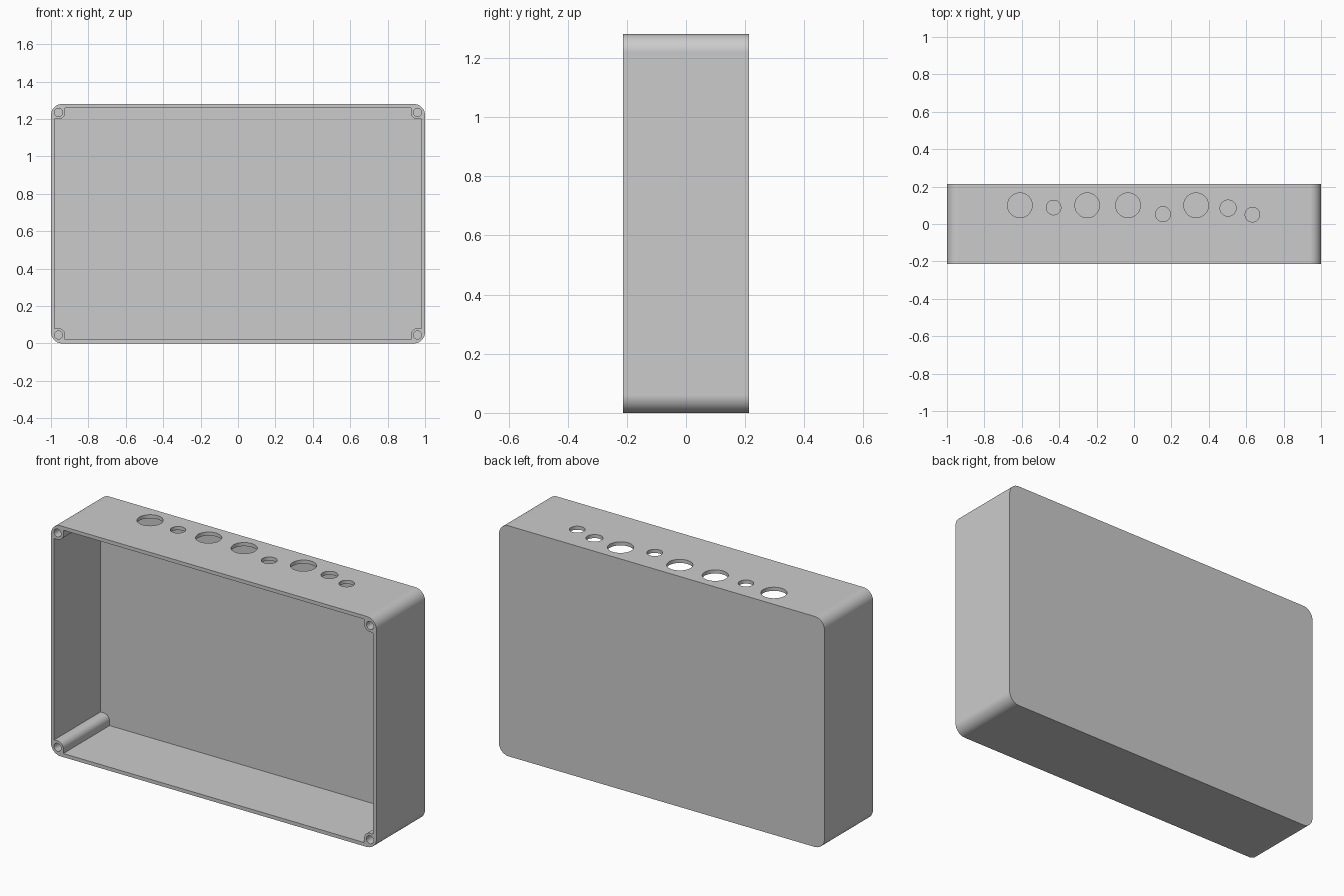
import bpy, bmesh
from math import sin, cos, pi

if "Cube" in bpy.data.objects:
    bpy.data.objects.remove(bpy.data.objects["Cube"])

W, H, D = 1.0, 1.28, 0.213        # half width, height, half depth
WALL, R = 0.02, 0.06              # wall thickness, outer corner radius
BX, BZ, BR = 0.96, 0.595, 0.036   # screw boss centre (from the middle) and radius
SCREW_R = 0.022
FLOOR = D - WALL                  # inside face of the back wall


def mesh_object(name, bm):
    bmesh.ops.recalc_face_normals(bm, faces=bm.faces)
    me = bpy.data.meshes.new(name)
    bm.to_mesh(me)
    bm.free()
    ob = bpy.data.objects.new(name, me)
    bpy.context.collection.objects.link(ob)
    return ob


def extrude(bm, pts, axis, a, b):
    """Prism of a 2D outline: along y (outline x, z) or along z (outline x, y)."""
    place = (lambda p, t: (p[0], t, p[1])) if axis == 'y' else (lambda p, t: (p[0], p[1], t))
    lo = [bm.verts.new(place(p, a)) for p in pts]
    hi = [bm.verts.new(place(p, b)) for p in pts]
    bm.faces.new(lo)
    bm.faces.new(hi[::-1])
    for i in range(len(pts)):
        j = (i + 1) % len(pts)
        bm.faces.new((lo[i], lo[j], hi[j], hi[i]))


def arc(cx, cy, r, a0, a1, n):
    return [(cx + r * cos(a0 + (a1 - a0) * i / n), cy + r * sin(a0 + (a1 - a0) * i / n))
            for i in range(n + 1)]


def circle(cx, cy, r, n=48):
    return arc(cx, cy, r, 0, 2 * pi, n)[:-1]


def four_corners(quarter):
    """Mirror a +x +z corner outline into a closed loop centred on the box middle."""
    out = []
    for sx, sz in ((1, 1), (-1, 1), (-1, -1), (1, -1)):
        pts = quarter if sx * sz > 0 else quarter[::-1]
        out += [(sx * x, H / 2 + sz * z) for x, z in pts]
    return out


def subtract(target, cutter):
    cutter.hide_render = True
    mod = target.modifiers.new("cut", 'BOOLEAN')
    mod.operation, mod.solver, mod.object = 'DIFFERENCE', 'EXACT', cutter
    bpy.context.view_layer.objects.active = target
    bpy.ops.object.modifier_apply(modifier=mod.name)
    bpy.data.objects.remove(cutter)


# Outer shell with rounded vertical-view corners
bm = bmesh.new()
extrude(bm, four_corners(arc(W - R, H / 2 - R, R, 0, pi / 2, 12)), 'y', -D, D)
box = mesh_object("enclosure_box", bm)

# Cavity, open to the front, leaving a rounded screw boss in each corner
xi, zi = W - WALL, H / 2 - WALL
quarter = [(xi, BZ - BR)] + arc(BX, BZ, BR, 1.5 * pi, pi, 10) + [(BX - BR, zi)]
bm = bmesh.new()
extrude(bm, four_corners(quarter), 'y', -D - 0.1, FLOOR)
subtract(box, mesh_object("cavity_cutter", bm))

# Screw holes in the bosses
bm = bmesh.new()
for sx in (-1, 1):
    for sz in (-1, 1):
        extrude(bm, circle(sx * BX, H / 2 + sz * BZ, SCREW_R, 32), 'y', -D - 0.1, FLOOR - 0.01)
subtract(box, mesh_object("screw_hole_cutter", bm))

# Socket holes through the top wall: x, y, radius
HOLES = [(-0.61, 0.10, 0.066), (-0.43, 0.088, 0.039), (-0.25, 0.10, 0.066),
         (-0.032, 0.10, 0.066), (0.155, 0.053, 0.04), (0.332, 0.10, 0.066),
         (0.503, 0.085, 0.043), (0.633, 0.05, 0.039)]
bm = bmesh.new()
for x, y, r in HOLES:
    extrude(bm, circle(x, y, r), 'z', H - 0.1, H + 0.1)
subtract(box, mesh_object("socket_hole_cutter", bm))

# Smooth curved walls, crisp edges
bpy.ops.object.select_all(action='DESELECT')
box.select_set(True)
bpy.context.view_layer.objects.active = box
bpy.ops.object.shade_smooth_by_angle(angle=pi / 6)
weighted = box.modifiers.new("weighted_normals", 'WEIGHTED_NORMAL')
weighted.keep_sharp = True
